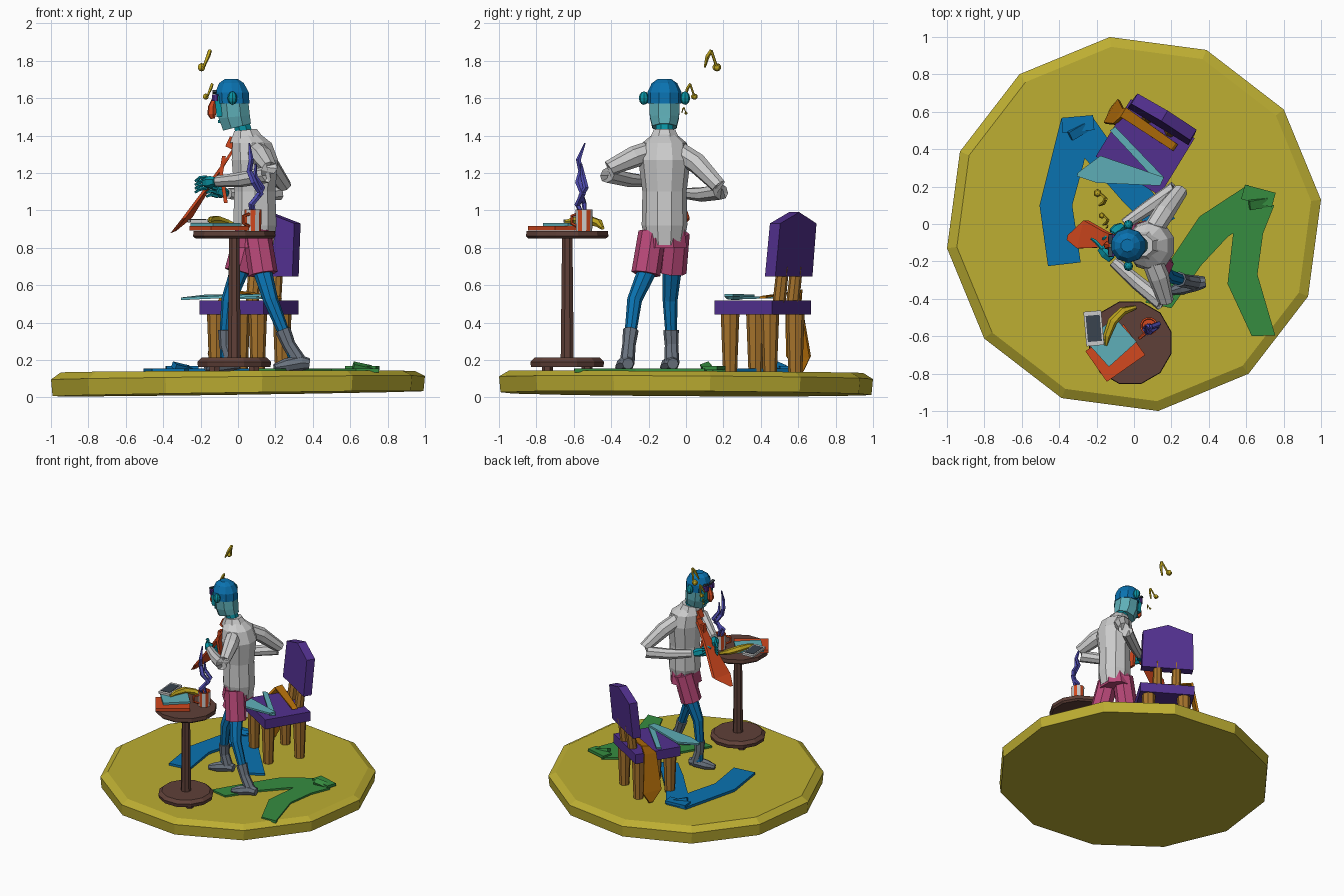
import bpy, bmesh, math
from math import sin, cos, pi, radians
from mathutils import Vector as V, Matrix

def mat(name, h):
    lin = [((int(h[i:i+2], 16) / 255 + 0.055) / 1.055) ** 2.4 for i in (0, 2, 4)]
    m = bpy.data.materials.new(name)
    m.diffuse_color = (*lin, 1)
    return m

M = {k: mat(k, h) for k, h in dict(
    mustard="BDAE32", brown="5F4038", purple="52308F", wood="A8742C", orange="B56F0A", teal="5FAFB8",
    skin="0A93A3", blue="0A72B0", red="D2481E", green="368C40", white="D2D2D2", pink="B84878",
    grey="6B7480", steam="5350B8", yellow="C2A820", dark="3A444E", sand="D8D8DC").items()}

def finish(name, bm, m):
    bmesh.ops.recalc_face_normals(bm, faces=bm.faces[:])
    me = bpy.data.meshes.new(name)
    bm.to_mesh(me); bm.free()
    me.materials.append(M[m])
    o = bpy.data.objects.new(name, me)
    bpy.context.collection.objects.link(o)
    return o

def skin_rings(name, rings, m):
    bm = bmesh.new()
    vs = [[bm.verts.new(p) for p in r] for r in rings]
    n = len(vs[0])
    for a, b in zip(vs, vs[1:]):
        for i in range(n):
            bm.faces.new((a[i], a[(i+1) % n], b[(i+1) % n], b[i]))
    bm.faces.new(vs[0]); bm.faces.new(vs[-1])
    return finish(name, bm, m)

# horizontal rings: (x, y, z, rx, ry, tilt along x)
def loft(name, rings, m, n=8, a0=None, ty=0):
    a0 = pi / n if a0 is None else a0
    out = []
    for x, y, z, rx, ry, t in rings:
        out.append([(x + rx*cos(a0+2*pi*i/n), y + ry*sin(a0+2*pi*i/n),
                     z + t*rx*cos(a0+2*pi*i/n) + ty*ry*sin(a0+2*pi*i/n)) for i in range(n)])
    return skin_rings(name, out, m)

def tube(name, pts, radii, m, n=6):
    pts = [V(p) for p in pts]
    out, u = [], None
    for i, p in enumerate(pts):
        t = (pts[min(i+1, len(pts)-1)] - pts[max(i-1, 0)]).normalized()
        if u is None:
            u = t.orthogonal().normalized()
        u = (u - t * u.dot(t)).normalized()
        w = t.cross(u)
        out.append([p + radii[i] * (u*cos(2*pi*k/n) + w*sin(2*pi*k/n)) for k in range(n)])
    return skin_rings(name, out, m)

def box(name, c, s, m, rz=0, rx=0, ry=0):
    bm = bmesh.new()
    mx = Matrix.Translation(c) @ Matrix.Rotation(radians(rz), 4, 'Z') @ Matrix.Rotation(radians(ry), 4, 'Y') \
        @ Matrix.Rotation(radians(rx), 4, 'X') @ Matrix.Diagonal((*s, 1))
    bmesh.ops.create_cube(bm, size=1, matrix=mx)
    return finish(name, bm, m)

def ball(name, c, s, m, u=8, v=6):
    bm = bmesh.new()
    bmesh.ops.create_uvsphere(bm, u_segments=u, v_segments=v, radius=1,
                              matrix=Matrix.Translation(c) @ Matrix.Diagonal((*s, 1)))
    return finish(name, bm, m)

# ribbon through left/right edge pairs, thickened along a vector
def strip(name, pairs, t, m):
    t = V(t)
    return skin_rings(name, [[V(a), V(b), V(b) + t, V(a) + t] for a, b in pairs], m)

# base
a = radians(7.4)
loft("base", [(0, 0, .02, 1.0, 1.0, .014), (0, 0, .105, 1.008, 1.008, .010), (0, 0, .137, .955, .955, .004)],
     "mustard", 12, a, -.006)

# table
tx, ty = -.02, -.635
loft("table_top", [(tx, ty, .85, .215, .215, 0), (tx, ty, .862, .228, .228, 0), (tx, ty, .89, .225, .225, 0)], "brown", 12)
loft("table_column", [(tx, ty, .19, .038, .038, 0), (tx, ty, .86, .03, .03, 0)], "brown")
loft("table_foot", [(tx, ty, .163, .2, .2, 0), (tx, ty, .19, .205, .205, 0), (tx, ty, .212, .18, .18, 0)], "brown", 12)
for i in range(4):
    b = pi/4 + i*pi/2
    loft("table_pad", [(tx + .15*cos(b), ty + .15*sin(b), .13, .03, .03, 0),
                       (tx + .15*cos(b), ty + .15*sin(b), .17, .03, .03, 0)], "brown", 6)

# things on the table
box("red_book", (-.10, -.69, .903), (.2, .25, .024), "red", -55)
box("teal_book", (-.12, -.63, .924), (.18, .2, .016), "teal", -48)
box("phone", (-.215, -.558, .943), (.095, .185, .016), "sand", 5)
box("phone_screen", (-.215, -.558, .952), (.075, .14, .004), "dark", 5)
tube("banana", [(.01, -.445, .905), (-.06, -.465, .93), (-.115, -.52, .948), (-.145, -.6, .947), (-.15, -.65, .94)],
     [.01, .023, .026, .02, .007], "yellow")
mug = loft("mug", [(.08, -.545, .89, .045, .045, 0), (.08, -.545, 1.005, .048, .048, 0),
                   (.08, -.545, 1.005, .038, .038, 0), (.08, -.545, .97, .036, .036, 0)], "red", 12)
mug.data.materials.append(M["white"])
for p in mug.data.polygons[:12]:
    p.material_index = p.index % 2
tube("mug_handle", [(.06, -.585, .98), (.03, -.61, .97), (.03, -.61, .93), (.06, -.585, .915)], [.009]*4, "red", 5)
tube("steam_1", [(.07, -.555, .98), (.07, -.58, 1.03), (.12, -.55, 1.09), (.085, -.575, 1.15), (.06, -.56, 1.21),
                 (.07, -.575, 1.27), (.06, -.54, 1.36)], [.01, .016, .018, .018, .016, .014, .004], "steam", 5)
tube("steam_2", [(.09, -.54, .98), (.075, -.545, 1.04), (.11, -.56, 1.08), (.13, -.535, 1.12), (.09, -.55, 1.18),
                 (.095, -.56, 1.25)], [.008, .014, .016, .016, .014, .005], "steam", 5)

# chair: local w across, d toward its back
W, D, C = V((.852, -.523, 0)), V((.523, .852, 0)), V((.06, .41, 0))
def ch(w, d, z):
    return C + W*w + D*d + V((0, 0, z))
box("seat", ch(0, 0, .48), (.4, .36, .075), "purple", -31.5)
for w in (-.13, .13):
    for d in (-.125, .125):
        tube("chair_leg", [ch(w, d, .12), ch(w, d, .45)], [.037, .05], "wood", 8)
for w in (-.07, .07):
    tube("back_post", [ch(w, .145, .5), ch(w, .17, .7)], [.035, .033], "wood", 8)
prof = [(-.19, .645), (.19, .645), (.185, .93), (0, .99), (-.185, .93)]
skin_rings("chair_back", [[ch(w, o + (z - .64)*.1, z) for w, z in prof] for o in (.13, .195)], "purple")

# ties on the chair
strip("teal_tie_narrow", [((-.13, .50, .53), (-.10, .52, .53)), ((.125, .225, .525), (.16, .25, .525))], (0, 0, .012), "teal")
strip("teal_tie_wide", [((.14, .205, .54), (.16, .25, .54)), ((-.2, .22, .525), (-.18, .365, .535)),
                        ((-.305, .255, .52), (-.3, .275, .52))], (0, 0, .014), "teal")
strip("orange_tie", [((.21, .39, .53), (.235, .425, .53)), ((-.06, .565, .555), (-.03, .615, .565)),
                     ((-.10, .53, .5), (-.05, .61, .5)), ((-.15, .535, .22), (-.075, .66, .21)),
                     ((-.12, .60, .135), (-.105, .625, .135))], (-.012, .008, .012), "orange")

# trousers on the floor
def trousers(name, legs, waist, rz, m):
    for leg in legs:
        strip(name + "_leg", [((*p, .134), (*q, .134)) for p, q in leg], (0, 0, .02), m)
    x, y = waist
    box(name + "_waist", (x, y, .158), (.17, .08, .022), m, rz)
    box(name + "_fold", (x, y - .04, .16), (.1, .05, .03), m, rz + 25, 20, 12)
trousers("blue_trousers", [[((-.39, .56), (-.22, .57)), ((-.43, .4), (-.27, .32)), ((-.505, .1), (-.33, .1)),
                            ((-.46, -.225), (-.285, -.205))],
                           [((-.36, .46), (-.22, .57)), ((-.2, .28), (-.1, .4)), ((-.06, .12), (.02, .26)),
                            ((.1, -.04), (.22, .03))]], (-.3, .535), 5, "blue")
trousers("green_trousers", [[((.61, .21), (.7, .07)), ((.35, .04), (.50, -.07)), ((.21, -.17), (.36, -.22)),
                             ((.06, -.42), (.2, -.45))],
                            [((.56, .15), (.75, .1)), ((.53, -.05), (.69, -.05)), ((.5, -.32), (.66, -.27)),
                             ((.63, -.6), (.755, -.595))]], (.665, .15), -15, "green")

# shirt, arms, hands
by = -.115
loft("shirt", [(.09, by, .845, .105, .105, -.3), (.09, by, .92, .122, .122, 0), (.09, by, 1.1, .115, .118, 0),
               (.09, by, 1.27, .13, .14, 0), (.075, by, 1.36, .11, .12, 0), (.05, by, 1.41, .07, .06, 0)], "white", 10)
loft("collar", [(.05, by, 1.37, .1, .09, .1), (.04, by, 1.43, .065, .062, .1)], "white")
tube("near_arm", [(.09, -.18, 1.32), (.13, -.28, 1.285), (.17, -.41, 1.225), (.15, -.42, 1.19), (.02, -.315, 1.165),
                  (-.11, -.2, 1.155)], [.055, .058, .042, .045, .04, .03], "white", 8)
tube("far_arm", [(.09, -.05, 1.32), (.16, .06, 1.25), (.245, .175, 1.13), (.22, .185, 1.1), (.08, .09, 1.085),
                 (-.05, .0, 1.09)], [.055, .056, .042, .045, .04, .03], "white", 8)
for nm, p, d in (("near", V((-.12, -.19, 1.155)), V((-.07, .08, -.01))), ("far", V((-.06, -.01, 1.09)), V((-.07, -.05, .02)))):
    tube(nm + "_hand", [p, p + d*.4, p + d*.8], [.022, .034, .026], "skin", 6)
    for k in range(4):
        q = p + d*.7 + V((0, 0, .03 - .02*k))
        tube(nm + "_finger", [q, q + d*.5, q + d*.7 + V((-.01, 0, -.015))], [.01, .01, .007], "skin", 5)

# worn tie and its tail
strip("tie", [((-.03, -.14, 1.33), (-.03, -.09, 1.33)), ((-.07, -.14, 1.27), (-.07, -.08, 1.27)),
              ((-.17, -.125, 1.13), (-.165, -.04, 1.12)), ((-.305, -.13, .95), (-.27, .02, .95)),
              ((-.36, -.085, .88), (-.355, -.06, .88))], (.025, 0, .01), "red")
strip("tie_tail", [((-.085, -.135, 1.29), (-.085, -.095, 1.29)), ((-.1, -.135, 1.2), (-.1, -.09, 1.2)),
                   ((-.075, -.13, 1.04), (-.075, -.08, 1.04))], (.02, 0, 0), "red")
box("tie_knot", (-.035, by, 1.36), (.045, .05, .06), "red", 0, 0, 25)

# shorts, legs, boots
loft("shorts_hips", [(.08, by, .8, .115, .13, 0), (.09, by, .93, .105, .11, 0)], "pink")
legs = [("near", [(.1, -.18, .88), (.135, -.215, .66), (.175, -.275, .52), (.24, -.295, .36), (.305, -.315, .2)]),
        ("far", [(.06, -.055, .88), (.005, -.075, .67), (-.05, -.085, .52), (-.065, -.08, .36), (-.065, -.075, .2)])]
for nm, p in legs:
    tube(nm + "_shorts_leg", [p[0], p[1]], [.075, .078], "pink", 8)
    tube(nm + "_leg", p, [.05, .05, .04, .032, .03], "blue", 8)
    f = V(p[4])
    tube(nm + "_boot", [p[3], V(p[3])*.5 + f*.5, f + V((.03, 0, -.02))], [.042, .036, .04], "grey", 8)
    tube(nm + "_shoe", [f + V((.075, .005, -.02)), f + V((.03, 0, -.015)), f + V((-.05, -.025, -.03)), f + V((-.11, -.045, -.04))],
         [.03, .042, .038, .02], "grey", 8)

# head
loft("neck", [(.045, by, 1.36, .05, .05, 0), (.01, by, 1.5, .048, .048, 0)], "skin")
loft("head", [(-.005, by, 1.445, .08, .07, .25), (-.02, by, 1.5, .09, .085, .1), (-.03, by, 1.6, .09, .088, 0)], "teal")
loft("hair_band", [(-.028, by, 1.57, .094, .092, 0), (-.032, by, 1.63, .094, .092, 0), (-.035, by, 1.68, .07, .068, 0),
                   (-.036, by, 1.703, .035, .035, 0)], "blue", 10)
box("face", (-.105, by, 1.555), (.03, .11, .11), "skin", 0, 0, -6)
for s in (-1, 1):
    ball("ear", (-.03, by + s*.11, 1.6), (.026, .027, .036), "skin")
    loft("lens", [(-.12, by + s*.035, 1.585, .022, .028, 0), (-.12, by + s*.035, 1.62, .022, .028, 0)], "purple")
    box("brow", (-.125, by + s*.035, 1.632), (.02, .05, .012), "dark", 0, s*12)
tube("nose", [(-.125, by, 1.6), (-.14, by, 1.55), (-.14, by, 1.515), (-.135, by, 1.49)], [.012, .022, .024, .012], "red")
box("mouth", (-.098, by, 1.475), (.02, .06, .018), "skin")

# floating music notes
def note(c, k):
    c = V(c)
    ball("note_head", c, (.024*k, .024*k, .022*k), "yellow", 6, 5)
    tube("note_stem", [c + V((.012, 0, 0))*k, c + V((.045, -.03, .09))*k], [.008*k]*2, "yellow", 5)
    tube("note_flag", [c + V((.045, -.03, .09))*k, c + V((.035, -.05, .06))*k, c + V((.01, -.065, .0))*k],
         [.011*k, .012*k, .006*k], "yellow", 5)
note((-.195, .165, 1.765), 1)
note((-.172, .045, 1.608), .75)
note((-.155, .0, 1.52), .35)
